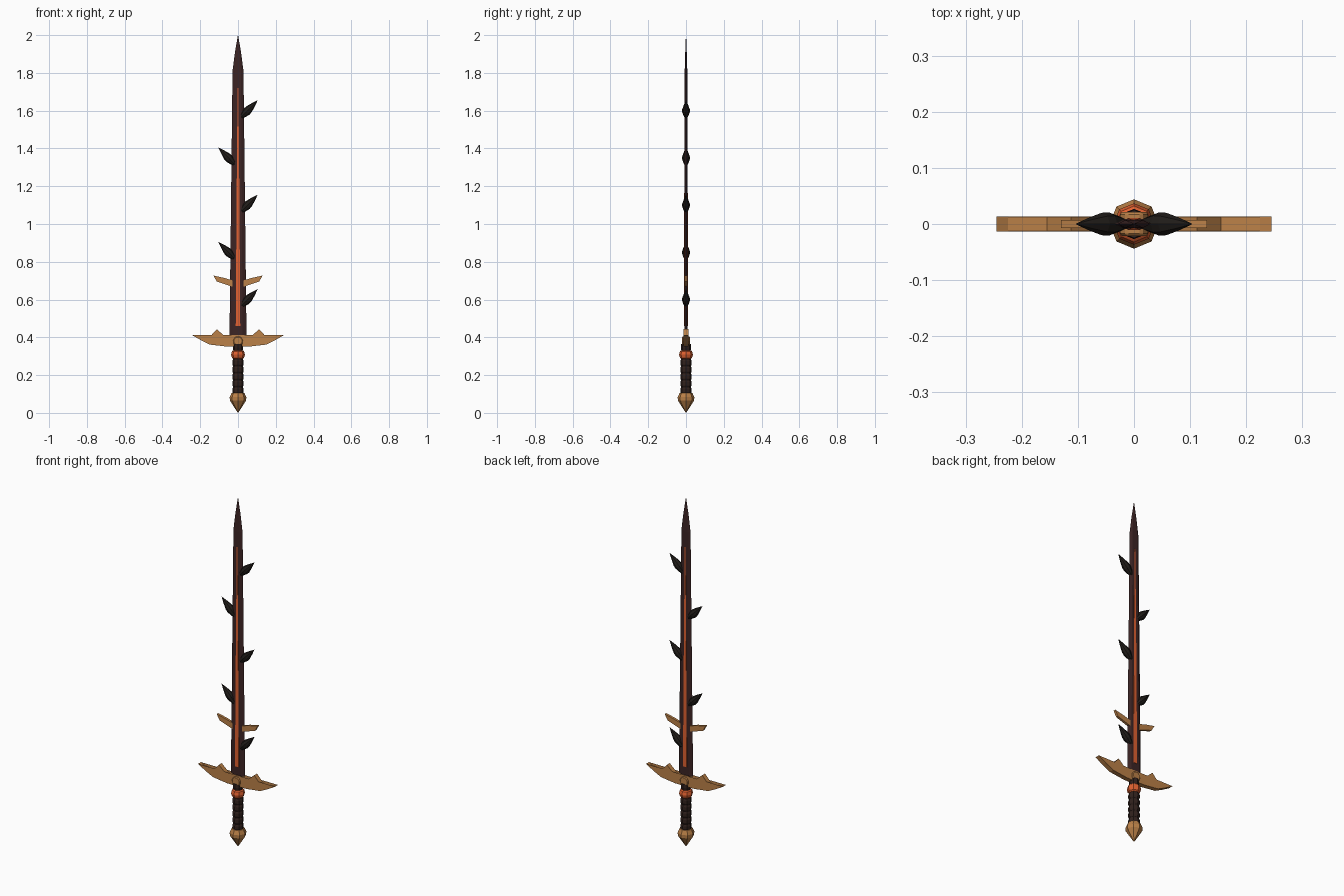
import bpy, math
from mathutils import Matrix, Vector

if "Cube" in bpy.data.objects:
    bpy.data.objects.remove(bpy.data.objects["Cube"])


def material(name, rgb):
    m = bpy.data.materials.new(name)
    m.diffuse_color = (*rgb, 1)
    m.use_nodes = True
    m.node_tree.nodes["Principled BSDF"].inputs["Base Color"].default_value = m.diffuse_color
    return m


STEEL = material("dark_steel", (0.045, 0.018, 0.018))
GLOW = material("ember", (0.75, 0.12, 0.03))
GOLD = material("bronze", (0.5, 0.22, 0.065))
LEAF = material("black_leaf", (0.015, 0.012, 0.01))
WRAP = material("grip_wrap", (0.03, 0.015, 0.012))


def make(name, verts, faces, mat):
    me = bpy.data.meshes.new(name)
    me.from_pydata(verts, [], faces)
    me.materials.append(mat)
    ob = bpy.data.objects.new(name, me)
    bpy.context.collection.objects.link(ob)
    return ob


def loft(name, rings, mat):
    """Skin a list of equal-length closed rings and cap both ends."""
    n = len(rings[0])
    verts = [p for r in rings for p in r]
    faces = [(i * n + j, i * n + (j + 1) % n, (i + 1) * n + (j + 1) % n, (i + 1) * n + j)
             for i in range(len(rings) - 1) for j in range(n)]
    faces.append(tuple(reversed(range(n))))
    faces.append(tuple(range(len(verts) - n, len(verts))))
    return make(name, verts, faces, mat)


def lathe(name, profile, mat, sides=8, squash=1.0):
    ring = [(math.cos(math.tau * k / sides), math.sin(math.tau * k / sides)) for k in range(sides)]
    return loft(name, [[(r * c, r * s * squash, z) for c, s in ring] for r, z in profile], mat)


def plate(name, outline, half, mat, bevel=0.0):
    """Extrude an x-z outline to +-half in y."""
    ob = loft(name, [[(x, y, z) for x, z in outline] for y in (half, -half)], mat)
    if bevel:
        b = ob.modifiers.new("bevel", "BEVEL")
        b.width, b.segments = bevel, 1
    return ob


def mirrored(half_outline):
    return half_outline + [(-x, z) for x, z in reversed(half_outline) if x > 0]


# Blade: hexagonal section with flat faces, tapering to a point
def blade_ring(w, t, z):
    return [(w, 0, z), (w * .55, t, z), (-w * .55, t, z),
            (-w, 0, z), (-w * .55, -t, z), (w * .55, -t, z)]


loft("blade", [blade_ring(*s) for s in
               [(.045, .009, .412), (.029, .007, 1.81), (.016, .004, 1.91), (.0005, .0005, 2.0)]], STEEL)

# Glowing strip through the blade, showing on both faces
loft("glowing_fuller", [[(w, t, z), (-w, t, z), (-w, -t, z), (w, -t, z)]
                        for w, t, z in [(.012, .0105, .46), (.007, .0092, 1.2), (.002, .0085, 1.72)]], GLOW)

# Leaf-shaped thorns alternating along the edges
for i in range(5):
    side = 1 if i % 2 == 0 else -1
    leaf = lathe(f"leaf_{i + 1}", [(.004, 0), (.014, .018), (.022, .048), (.021, .066),
                                   (.012, .098), (.0005, .132)], LEAF, 8, .95)
    leaf.location = (side * .012, 0, .56 + .25 * i)
    leaf.rotation_euler = (0, side * math.radians(44), 0)

# Small parrying lugs on the lower blade
for s, label in ((1, "right"), (-1, "left")):
    pts = [(.03, .668), (.112, .695), (.13, .727), (.075, .715), (.03, .702)]
    if s < 0:
        pts = [(-x, z) for x, z in reversed(pts)]
    plate(f"lug_{label}", pts, .007, GOLD)

# Swept crossguard with raised horns
plate("crossguard", mirrored([(0, .35), (.06, .351), (.15, .362), (.2, .387), (.245, .413),
                              (.225, .401), (.155, .396), (.112, .443), (.062, .398),
                              (.04, .388), (0, .386)]), .013, GOLD, .003)
plate("guard_block", mirrored([(0, .36), (.022, .36), (.026, .385), (.014, .404), (0, .404)]),
      .021, GOLD, .004)

# Collar, ember orb, wrapped grip and pommel
lathe("collar", [(.024, .325), (.027, .345), (.025, .366)], WRAP)
lathe("ember_orb", [(.018, .281), (.032, .291), (.037, .308), (.032, .326), (.018, .336)], GLOW)
grip = []
for i in range(5):
    z = .1 + i * .037
    grip += [(.026, z), (.030, z + .009), (.030, z + .026), (.026, z + .036)]
lathe("grip", grip, WRAP)
lathe("pommel", [(.0005, 0), (.043, .065), (.044, .083), (.034, .106), (.02, .107)], GOLD)
